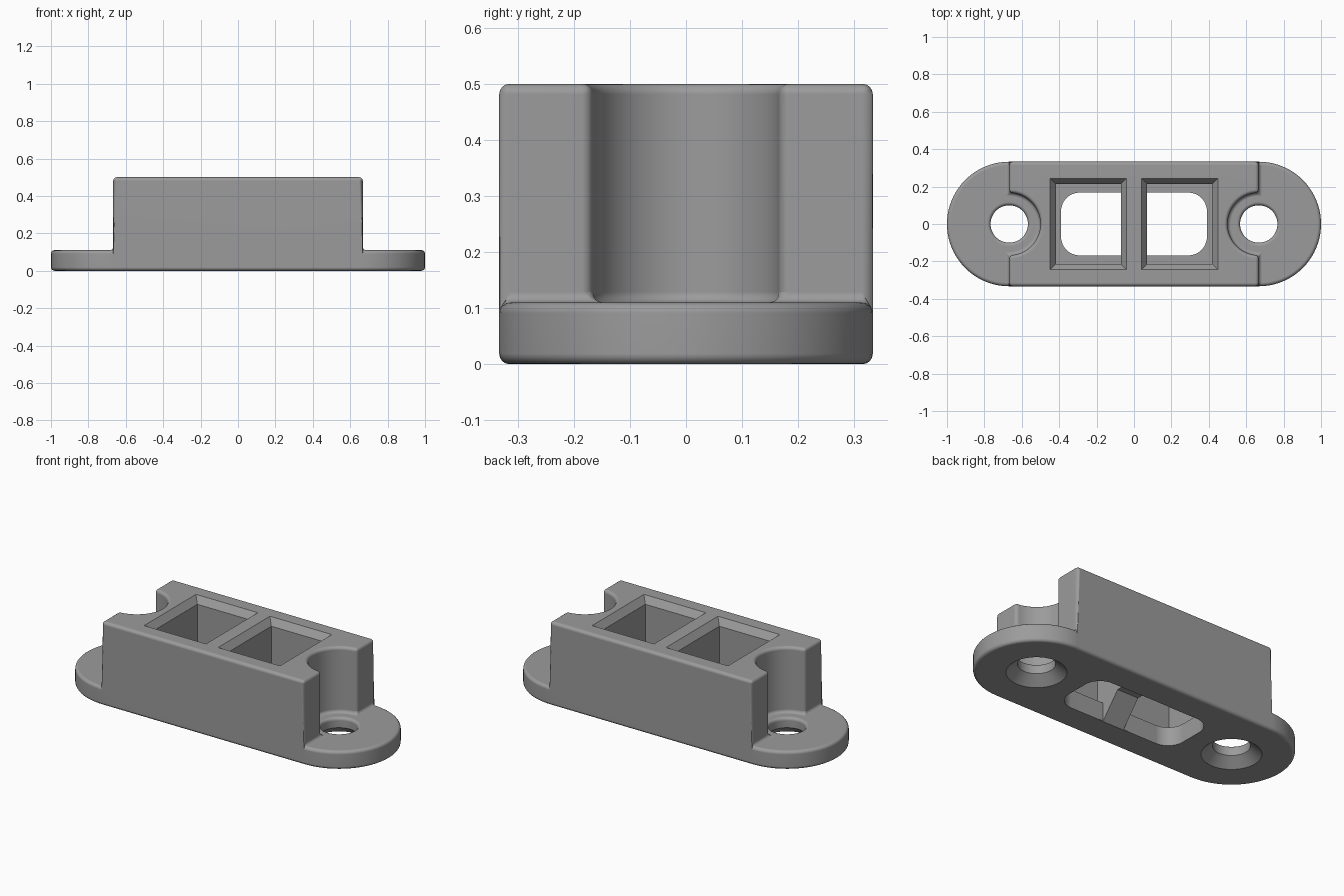
import bpy, bmesh, math

if "Cube" in bpy.data.objects:
    bpy.data.objects.remove(bpy.data.objects["Cube"])

R, CX, CUT = 0.333, 0.667, 0.167      # end radius, hole centre x, end notch radius
Z_BASE, Z_TOP = 0.11, 0.5

mat = bpy.data.materials.new("mid grey")
mat.diffuse_color = (0.33, 0.33, 0.33, 1)
mat.use_nodes = True
mat.node_tree.nodes["Principled BSDF"].inputs["Base Color"].default_value = mat.diffuse_color


def make(name, bm):
    bmesh.ops.recalc_face_normals(bm, faces=bm.faces)
    me = bpy.data.meshes.new(name)
    bm.to_mesh(me)
    bm.free()
    ob = bpy.data.objects.new(name, me)
    bpy.context.collection.objects.link(ob)
    me.materials.append(mat)
    return ob


def loft(name, rings):
    """Closed solid through a stack of equal-length point rings."""
    bm = bmesh.new()
    vs = [[bm.verts.new(p) for p in ring] for ring in rings]
    n = len(vs[0])
    for a, b in zip(vs, vs[1:]):
        for i in range(n):
            j = (i + 1) % n
            bm.faces.new((a[i], a[j], b[j], b[i]))
    bm.faces.new(vs[0][::-1])
    bm.faces.new(vs[-1])
    return make(name, bm)


def arc(cx, r, a0, a1, n):
    return [(cx + r * math.cos(math.radians(a0 + (a1 - a0) * i / n)),
             r * math.sin(math.radians(a0 + (a1 - a0) * i / n))) for i in range(n + 1)]


# Body: rounded base plate and raised block sharing one skin
bm = bmesh.new()


def ring(points, z):
    return [bm.verts.new((x, y, z)) for x, y in points]


low, mid, notch_mid, top = [], [], [], []
for s in (1, -1):                      # right end, then left end (rotated half a turn)
    outer = [(s * x, s * y) for x, y in arc(CX, R, -90, 90, 40)]
    notch = [(s * x, s * y) for x, y in arc(CX, CUT, 270, 90, 28)]
    lo, mi = ring(outer, 0), ring(outer, Z_BASE)
    nm = ring(notch, Z_BASE)
    tp = ring([outer[0]] + notch + [outer[-1]], Z_TOP)
    for i in range(len(lo) - 1):
        bm.faces.new((lo[i], lo[i + 1], mi[i + 1], mi[i]))
    bm.faces.new(mi + nm[::-1])        # ledge
    wall = [mi[0]] + nm + [mi[-1]]
    for i in range(len(wall) - 1):     # end faces and notch
        bm.faces.new((wall[i], wall[i + 1], tp[i + 1], tp[i]))
    low.append(lo)
    mid.append(mi)
    top.append(tp)
for a, b in ((0, 1), (1, 0)):          # long sides
    bm.faces.new((low[a][-1], low[b][0], mid[b][0], top[b][0], top[a][-1], mid[a][-1]))
bm.faces.new(low[0] + low[1])
bm.faces.new(top[0] + top[1])
body = make("mounting_block", bm)

bevel = body.modifiers.new("rounded edges", "BEVEL")
bevel.width = 0.02
bevel.segments = 4
bevel.limit_method = "ANGLE"
bevel.angle_limit = math.radians(40)

cutters = []


def rect(x0, x1, y, z):
    return [(x0, -y, z), (x1, -y, z), (x1, y, z), (x0, y, z)]


for s in (1, -1):
    # Square pocket with a chamfered mouth
    cutters.append(loft("pocket_cutter", [
        [(s * x, y, z) for x, y, z in rect(0.07 - d, 0.418 + d, 0.214 + d, z)]
        for d, z in ((0, Z_BASE), (0, 0.46), (0.03, 0.5), (0.0375, 0.51))]))

    # Floor opening with rounded outer corners
    pts = [(0.07, -0.168)]
    for cy, a0 in ((-0.068, -90), (0.068, 0)):
        pts += [(x, y + cy) for x, y in arc(0.29, 0.1, a0, a0 + 90, 12)]
    pts.append((0.07, 0.168))
    cutters.append(loft("floor_cutter", [[(s * x, y, z) for x, y in pts]
                                         for z in (-0.05, 0.2)]))

    # Screw hole: countersunk below, rounded lip above
    prof = [(0.172, -0.01), (0.1, 0.05)]
    prof += [(0.118 - 0.018 * math.cos(t * math.pi / 8),
              0.092 + 0.018 * math.sin(t * math.pi / 8)) for t in range(5)]
    prof.append((0.118, 0.2))
    cutters.append(loft("screw_hole_cutter", [
        [(x + (s - 1) * CX, y, z) for x, y in arc(CX, r, 0, 352.5, 47)]
        for r, z in prof]))

# Arched underside of the bar between the pockets
arch = [(-0.213, -0.05), (0.213, -0.05), (0.05, 0.14), (-0.05, 0.14)]
cutters.append(loft("bar_arch_cutter", [[(x, y, z) for y, z in arch] for x in (-0.1, 0.1)]))

for c in cutters:
    c.hide_render = True
    m = body.modifiers.new(c.name, "BOOLEAN")
    m.operation = "DIFFERENCE"
    m.solver = "EXACT"
    m.object = c

# Bake the cuts, then shade
dg = bpy.context.evaluated_depsgraph_get()
baked = bpy.data.meshes.new_from_object(body.evaluated_get(dg))
body.modifiers.clear()
body.data = baked
baked.materials.clear()
baked.materials.append(mat)
for c in cutters:
    bpy.data.objects.remove(c)

bpy.ops.object.select_all(action="DESELECT")
body.select_set(True)
bpy.context.view_layer.objects.active = body
bpy.ops.object.shade_smooth_by_angle(angle=math.radians(30))
wn = body.modifiers.new("even shading", "WEIGHTED_NORMAL")
wn.keep_sharp = True
